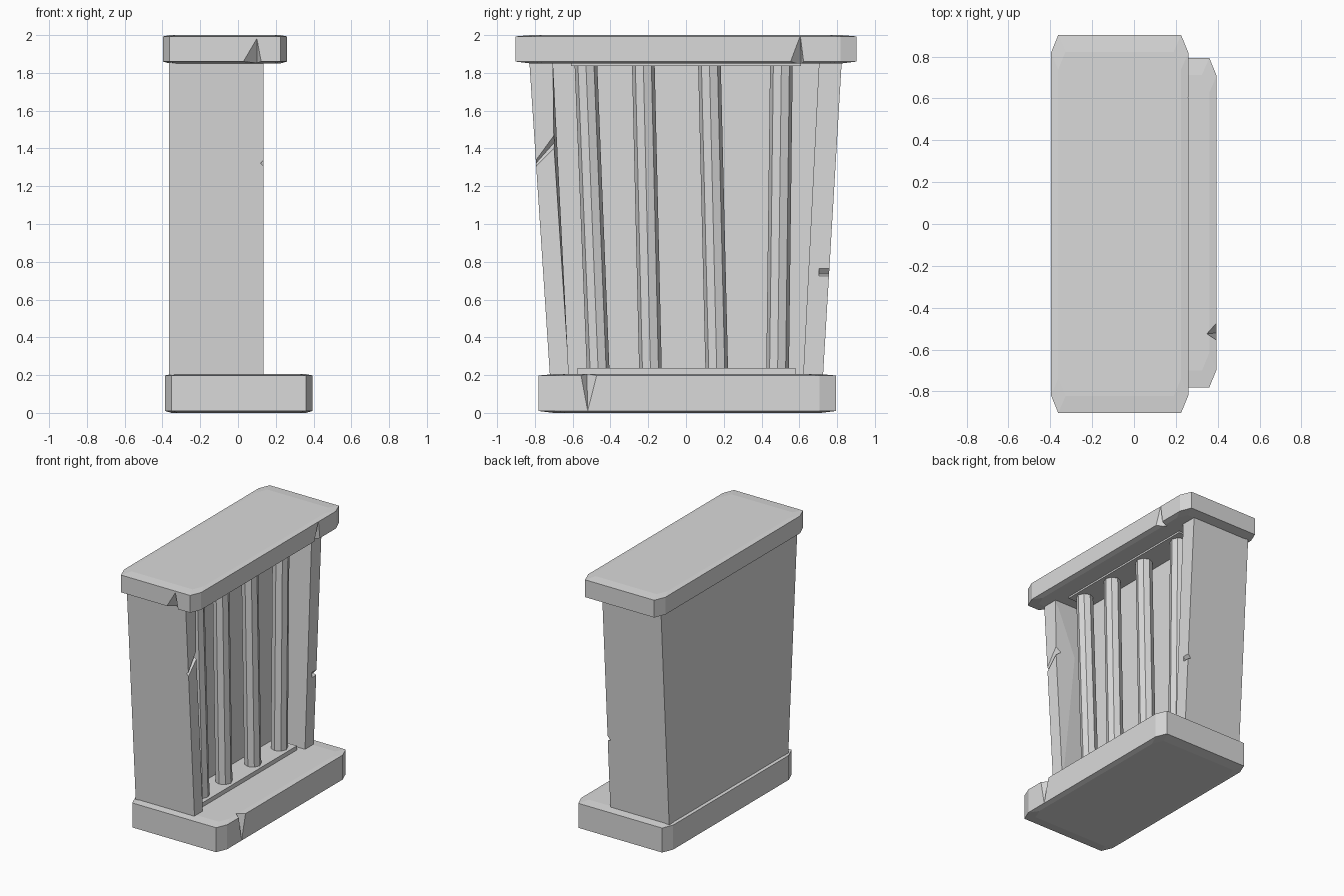
import bpy
import bmesh
from math import cos, sin, pi

cube = bpy.data.objects.get("Cube")
if cube:
    bpy.data.objects.remove(cube, do_unlink=True)

stone = bpy.data.materials.new("grey stone")
stone.use_nodes = True
GREY = (0.7, 0.7, 0.7, 1)
stone.diffuse_color = GREY
stone.node_tree.nodes["Principled BSDF"].inputs["Base Color"].default_value = GREY


def solid(name, points):
    """Convex solid spanning the given points."""
    bm = bmesh.new()
    for p in points:
        bm.verts.new(p)
    bmesh.ops.convex_hull(bm, input=bm.verts[:])
    bmesh.ops.dissolve_limit(bm, angle_limit=0.01, verts=bm.verts[:], edges=bm.edges[:])
    bmesh.ops.recalc_face_normals(bm, faces=bm.faces[:])
    mesh = bpy.data.meshes.new(name)
    bm.to_mesh(mesh)
    bm.free()
    mesh.materials.append(stone)
    obj = bpy.data.objects.new(name, mesh)
    bpy.context.collection.objects.link(obj)
    return obj


def slab(name, x0, x1, y0, y1, z0, z1):
    """Slab with chamfered corners and gently sloped upper and lower rims."""
    points = []
    for z, inset in ((z0, 1), (z0 + 0.01, 0), (z1 - 0.007, 0), (z1, 1)):
        a, b = x0 + 0.035 * inset, x1 - 0.035 * inset
        c, d = y0 + 0.08 * inset, y1 - 0.08 * inset
        for y, step in ((c, 0.085), (d, -0.085)):
            points += [(a, y + step, z), (a + 0.035, y, z),
                       (b - 0.035, y, z), (b, y + step, z)]
    return solid(name, points)


def tapered(name, x0, x1, z0, z1, low, high):
    """Block whose y range changes from low at z0 to high at z1."""
    return solid(name, [(x, y, z) for x in (x0, x1)
                        for z, ys in ((z0, low), (z1, high)) for y in ys])


def chip(target, points):
    """Cut a wedge of damage out of a part."""
    cutter = solid("chip_cutter", points)
    cutter.hide_render = True
    mod = target.modifiers.new("chip", "BOOLEAN")
    mod.operation = "DIFFERENCE"
    mod.solver = "EXACT"
    mod.object = cutter
    bpy.context.view_layer.objects.active = target
    bpy.ops.object.modifier_apply(modifier=mod.name)
    bpy.data.objects.remove(cutter, do_unlink=True)


# Base and cap
base = slab("base_slab", -0.387, 0.395, -0.78, 0.793, 0, 0.205)
cap = slab("top_slab", -0.397, 0.26, -0.903, 0.903, 1.85, 2)

# Side walls and back panel, flaring upward
right_wall = tapered("right_wall", -0.365, 0.135, 0.19, 1.87, (-0.72, -0.62), (-0.83, -0.705))
left_wall = tapered("left_wall", -0.365, 0.135, 0.19, 1.87, (0.62, 0.725), (0.705, 0.825))
tapered("back_panel", -0.365, -0.1, 0.19, 1.87, (-0.72, 0.725), (-0.83, 0.825))

# Rails holding the bars
tapered("lower_rail", -0.11, 0.095, 0.19, 0.237, (-0.575, 0.58), (-0.575, 0.58))
tapered("upper_rail", -0.11, 0.095, 1.837, 1.87, (-0.61, 0.61), (-0.61, 0.61))

# Eight-sided bars, each leaning a little
for i, (low, high) in enumerate(((-0.465, -0.53), (-0.188, -0.226), (0.163, 0.124), (0.485, 0.505))):
    solid(f"bar_{i + 1}", [(0.012 + 0.06 * cos(k * pi / 4), y + 0.06 * sin(k * pi / 4), z)
                           for y, z in ((low, 0.22), (high, 1.85)) for k in range(8)])

# Chips in the slabs
chip(cap, [(0.28, 0.525, 1.84), (0.28, 0.63, 1.84), (0.2, 0.61, 1.84), (0.265, 0.605, 2.01)])
chip(cap, [(-0.01, -0.92, 1.83), (0.135, -0.92, 1.83), (0.1, -0.83, 1.83), (0.1, -0.907, 1.99)])
chip(base, [(0.41, -0.57, 0.22), (0.41, -0.45, 0.22), (0.345, -0.525, 0.22), (0.4, -0.52, -0.01)])

# Worn inner edge, diagonal gash deepening inward, and small nick in the wall fronts
chip(right_wall, [(0.14, -0.705, 1.85), (0.14, -0.62, 0.21), (0.14, -0.7, 1.42),
                  (-0.09, -0.675, 1.42), (0.14, -0.66, 1.42)])
chip(right_wall, [(0.15, -0.84, 1.285), (0.15, -0.84, 1.25), (0.13, -0.84, 1.27),
                  (0.15, -0.68, 1.51), (0.15, -0.68, 1.41), (0.09, -0.68, 1.45)])
chip(left_wall, [(x, y, z) for y in (0.705, 0.8)
                 for x, z in ((0.145, 0.72), (0.145, 0.775), (0.11, 0.735))])
